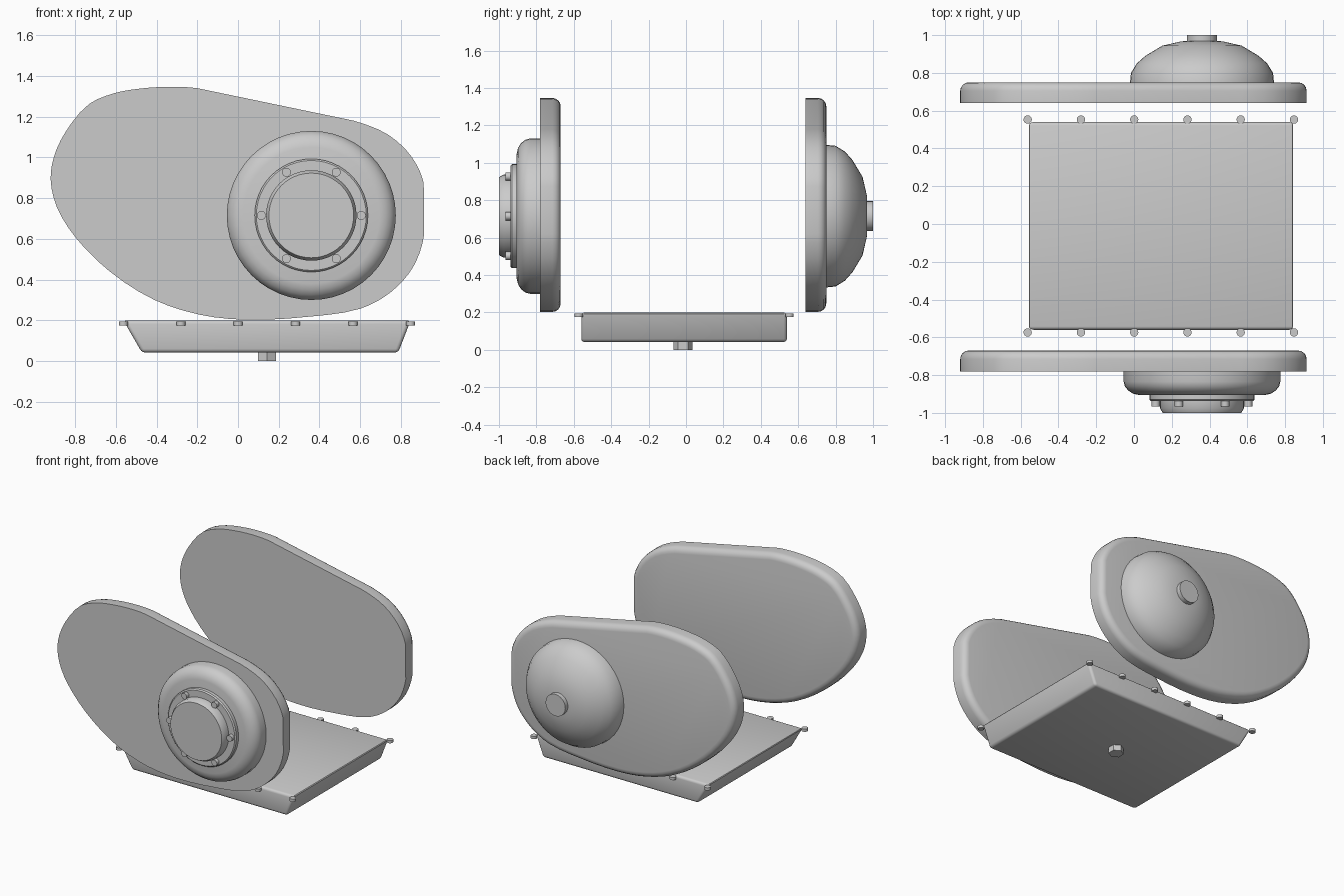
import bpy, bmesh, math
from mathutils import Matrix, Vector

if "Cube" in bpy.data.objects:
    bpy.data.objects.remove(bpy.data.objects["Cube"])

grey = bpy.data.materials.new("light_grey")
grey.use_nodes = True
colour = (0.6, 0.6, 0.6, 1)
grey.diffuse_color = colour
grey.node_tree.nodes["Principled BSDF"].inputs["Base Color"].default_value = colour


def finish(name, bm, angle=35):
    bmesh.ops.recalc_face_normals(bm, faces=bm.faces)
    mesh = bpy.data.meshes.new(name)
    bm.to_mesh(mesh)
    bm.free()
    mesh.materials.append(grey)
    obj = bpy.data.objects.new(name, mesh)
    bpy.context.collection.objects.link(obj)
    bpy.ops.object.select_all(action="DESELECT")
    obj.select_set(True)
    bpy.context.view_layer.objects.active = obj
    bpy.ops.object.shade_smooth_by_angle(angle=math.radians(angle))
    return obj


def lathe(name, profile, x, z, steps=48):
    """Spin (radius, y) points around an axis along y."""
    bm = bmesh.new()
    verts = [bm.verts.new((x + r, y, z)) for r, y in profile]
    edges = [bm.edges.new(pair) for pair in zip(verts, verts[1:])]
    bmesh.ops.spin(bm, geom=verts + edges, cent=(x, 0, z), axis=(0, 1, 0),
                   angle=math.tau, steps=steps)
    bmesh.ops.remove_doubles(bm, verts=bm.verts, dist=0.0005)
    return finish(name, bm)


def cylinder(name, radius, depth, centre, sides=16, along_y=False):
    bm = bmesh.new()
    matrix = Matrix.Translation(centre)
    if along_y:
        matrix = matrix @ Matrix.Rotation(math.pi / 2, 4, "X")
    bmesh.ops.create_cone(bm, cap_ends=True, segments=sides, radius1=radius,
                          radius2=radius, depth=depth, matrix=matrix)
    return finish(name, bm)


# Side covers: pear-shaped plates, rounded on the rear rim only
OUTLINE = [(-.92, .89), (-.905, 1.0), (-.85, 1.12), (-.73, 1.263), (-.605, 1.316),
           (-.48, 1.338), (-.33, 1.347), (-.2, 1.34), (.57, 1.18), (.74, 1.11),
           (.855, 1.0), (.912, .875), (.914, .62), (.875, .49), (.815, .4),
           (.72, .316), (.6, .257), (.35, .218), (.03, .203), (-.19, .228),
           (-.41, .3), (-.63, .44), (-.8, .61), (-.89, .757)]


def round_outline(points):
    """Cut into short spans with a curve, keeping the two long runs straight."""
    result, n = [], len(points)
    for i in range(n):
        a, b, c, d = (Vector(points[(i + k - 1) % n]) for k in range(4))
        size = (c - b).length
        t1 = ((b - a).normalized() + (c - b).normalized()) * size / 2
        t2 = ((c - b).normalized() + (d - c).normalized()) * size / 2
        straight = i in (7, 11)
        for s in ([0] if straight else [0, 1 / 3, 2 / 3]):
            result.append(b * (2*s**3 - 3*s**2 + 1) + t1 * (s**3 - 2*s**2 + s)
                          + c * (3*s**2 - 2*s**3) + t2 * (s**3 - s**2))
    return result


def cover(name, front):
    bm = bmesh.new()
    loop = round_outline(OUTLINE)
    rim = 0.045
    n = len(loop)
    rings = []
    for inset, y in [(0, front), (0, front + .065)] + [
            (rim * (1 - math.cos(a)), front + .065 + rim * math.sin(a))
            for a in (math.pi / 8, math.pi / 4, math.pi * 3 / 8, math.pi / 2)]:
        ring = []
        for i, p in enumerate(loop):
            t = loop[(i + 1) % n] - loop[i - 1]
            q = p + Vector((t.y, -t.x)).normalized() * inset
            ring.append(bm.verts.new((q.x, y, q.y)))
        rings.append(ring)
    for a, b in zip(rings, rings[1:]):
        for i in range(n):
            j = (i + 1) % n
            bm.faces.new((a[i], a[j], b[j], b[i]))
    bm.faces.new(rings[0])
    bm.faces.new(rings[-1])
    return finish(name, bm)


cover("front_cover", -.78)
cover("rear_cover", .64)

# Front housing: rounded drum, flange plate, cap and ring of bolts
AX, AZ = .36, .715
lathe("front_housing", [(0, -.77), (.415, -.77), (.415, -.835), (.408, -.86),
                        (.39, -.882), (.365, -.898), (.335, -.905), (0, -.905)], AX, AZ)
lathe("front_flange", [(0, -.9), (.278, -.9), (.278, -.93), (.27, -.938),
                       (0, -.938)], AX, AZ)
lathe("front_cap", [(0, -.93), (.222, -.93), (.222, -.975), (.208, -1.0),
                    (0, -1.0)], AX, AZ)
for i in range(6):
    a = i * math.pi / 3
    cylinder(f"flange_bolt_{i + 1}", .022, .035,
             (AX + .245 * math.cos(a), -.948, AZ + .245 * math.sin(a)), along_y=True)

# Rear dome with a small centre cap
lathe("rear_dome", [(0, .74), (.382, .74), (.376, .8), (.345, .85), (.3, .89),
                    (.21, .944), (.11, .967), (0, .973)], AX, AZ)
cylinder("rear_dome_cap", .08, .045, (AX, .9775, AZ), 24, along_y=True)

# Oil pan: block with sloping ends and softened edges
bm = bmesh.new()
bmesh.ops.create_cube(bm, size=1)
for v in bm.verts:
    top = v.co.z > 0
    left = v.co.x > 0
    v.co.x = (.848 if top else .787) if left else (-.563 if top else -.472)
    v.co.y = .54 if v.co.y > 0 else -.56
    v.co.z = .2 if top else .042
bmesh.ops.bevel(bm, geom=bm.edges[:], offset=.018, segments=3, profile=.5,
                affect="EDGES")
finish("pan", bm)

# Pan bolts along both long edges, and the hexagonal drain plug
for side, y in (("front", -.574), ("rear", .553)):
    for i in range(6):
        cylinder(f"pan_bolt_{side}_{i + 1}", .022, .02, (-.563 + i * .282, y, .185))
cylinder("drain_plug", .051, .05, (.142, -.016, .025), 6)
